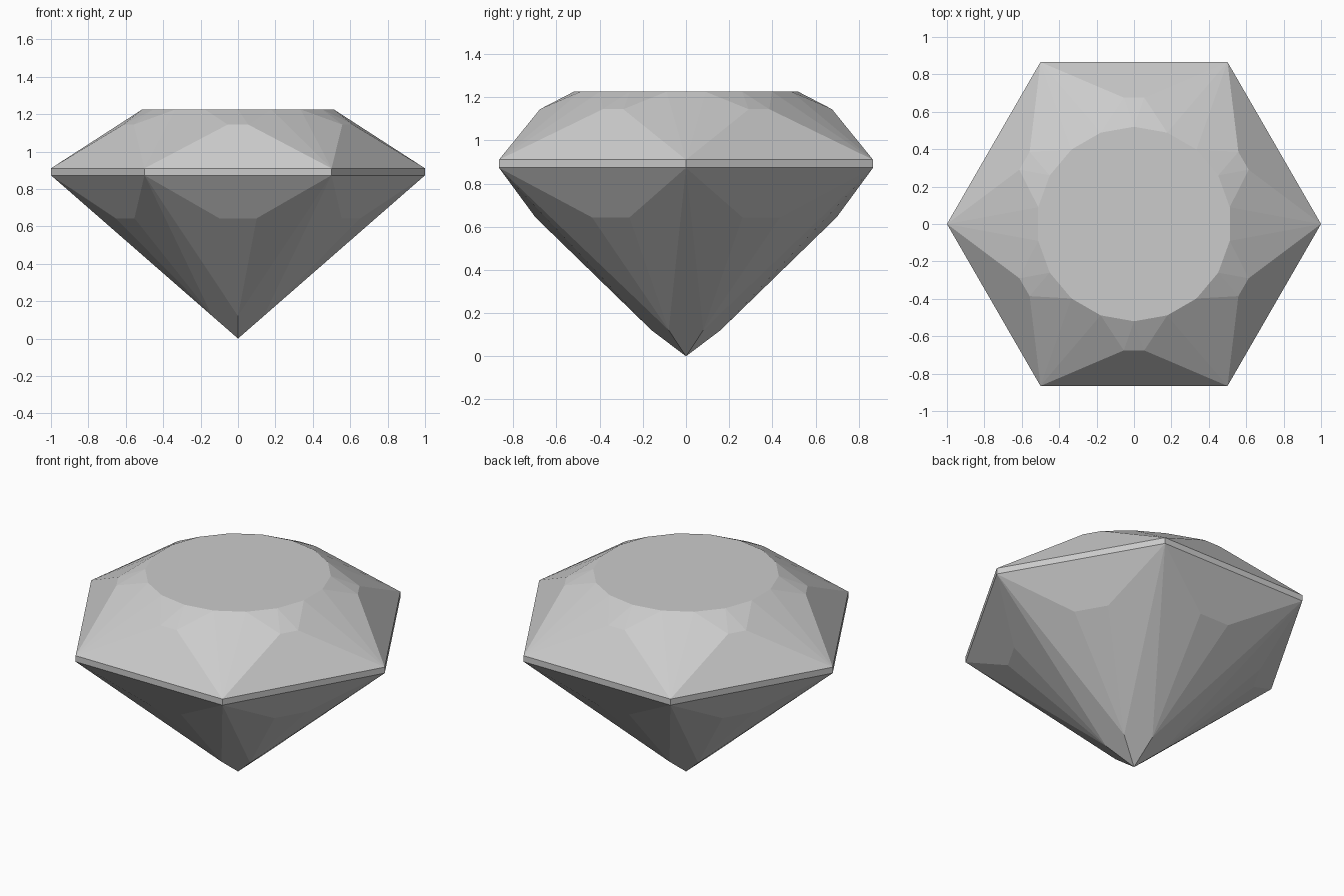
import bpy
import bmesh
from math import cos, sin, radians, hypot, atan2, degrees

cube = bpy.data.objects.get("Cube")
if cube:
    bpy.data.objects.remove(cube, do_unlink=True)

# Grey stone material
stone = bpy.data.materials.new("pale_grey_stone")
stone.use_nodes = True
GREY = (0.6, 0.6, 0.6, 1)
stone.diffuse_color = GREY
stone.node_tree.nodes["Principled BSDF"].inputs["Base Color"].default_value = GREY

GIRDLE_LOW, GIRDLE_HIGH, TABLE_Z = 0.873, 0.91, 1.225

bm = bmesh.new()


def ring(radius, z, angles):
    return [bm.verts.new((radius * cos(radians(a)), radius * sin(radians(a)), z)) for a in angles]


def facet_pairs(apothem, half_width, z):
    """Two points on each of the six sides, in counter-clockwise order."""
    spread = degrees(atan2(half_width, apothem))
    mids = [30 + 60 * i for i in range(6)]
    return ring(hypot(apothem, half_width), z, [m + s for m in mids for s in (-spread, spread)])


corners = range(0, 360, 60)
low = ring(1, GIRDLE_LOW, corners)
high = ring(1, GIRDLE_HIGH, corners)
table = ring(0.52, TABLE_Z, range(-10, 350, 20))
crown = facet_pairs(0.676, 0.055, 1.144)
pavilion = facet_pairs(0.697, 0.1, 0.643)
culet = ring(0.16, 0.121, range(30, 390, 60))
tip = bm.verts.new((0, 0, 0))

bm.faces.new(table)
for i in range(6):
    j = (i + 1) % 6
    t = [table[(3 * i + k) % 18] for k in range(5)]
    a, b = crown[2 * i], crown[2 * i + 1]
    p, q = pavilion[2 * i], pavilion[2 * i + 1]
    m = culet[i]
    facets = [
        # girdle band
        (low[i], low[j], high[j], high[i]),
        # crown facets
        (high[i], high[j], b, a),
        (high[i], t[1], t[0]),
        (high[i], a, t[1]),
        (high[j], t[3], b),
        (a, t[2], t[1]),
        (a, b, t[2]),
        (b, t[3], t[2]),
        # pavilion facets
        (low[i], p, q, low[j]),
        (low[i], m, p),
        (low[j], q, m),
        (p, m, q),
        (low[i], culet[i - 1], tip, m),
    ]
    for f in facets:
        bm.faces.new(f)

bmesh.ops.recalc_face_normals(bm, faces=bm.faces[:])
mesh = bpy.data.meshes.new("cut_gemstone")
bm.to_mesh(mesh)
bm.free()
mesh.materials.append(stone)
gem = bpy.data.objects.new("cut_gemstone", mesh)
bpy.context.collection.objects.link(gem)
